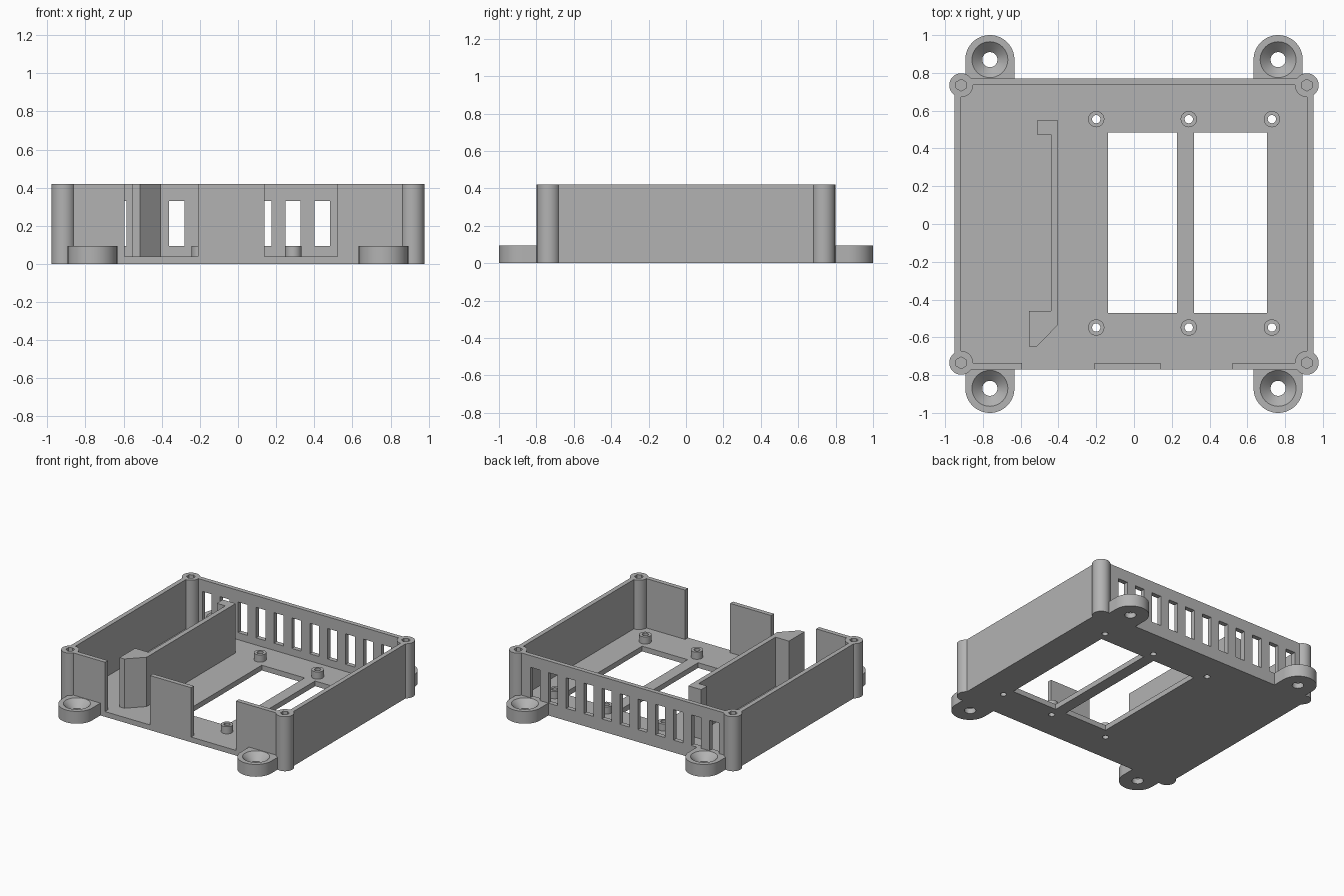
import bpy, bmesh, math
from mathutils import Matrix

cube = bpy.data.objects.get("Cube")
if cube:
    bpy.data.objects.remove(cube, do_unlink=True)

grey = bpy.data.materials.new("plain grey")
grey.use_nodes = True
COLOUR = (0.45, 0.45, 0.45, 1)
grey.diffuse_color = COLOUR
grey.node_tree.nodes["Principled BSDF"].inputs["Base Color"].default_value = COLOUR


def prism(bm, pts, z0, z1):
    """Extrude a flat outline from z0 to z1."""
    face = bm.faces.new([bm.verts.new((x, y, z0)) for x, y in pts])
    top = bmesh.ops.extrude_face_region(bm, geom=[face])["geom"]
    bmesh.ops.translate(bm, vec=(0, 0, z1 - z0),
                        verts=[v for v in top if isinstance(v, bmesh.types.BMVert)])


def box(bm, x0, x1, y0, y1, z0, z1):
    prism(bm, [(x0, y0), (x1, y0), (x1, y1), (x0, y1)], z0, z1)


def cylinder(bm, x, y, r, z0, z1, sides=48, r_top=None):
    bmesh.ops.create_cone(bm, cap_ends=True, segments=sides, radius1=r,
                          radius2=r if r_top is None else r_top, depth=z1 - z0,
                          matrix=Matrix.Translation((x, y, (z0 + z1) / 2)))


def make(name, shape):
    bm = bmesh.new()
    shape(bm)
    bmesh.ops.recalc_face_normals(bm, faces=bm.faces)
    mesh = bpy.data.meshes.new(name)
    bm.to_mesh(mesh)
    bm.free()
    mesh.materials.append(grey)
    obj = bpy.data.objects.new(name, mesh)
    bpy.context.scene.collection.objects.link(obj)
    return obj


def combine(obj, shape, operation="DIFFERENCE"):
    """Boolean a temporary helper shape into obj."""
    helper = make("helper", shape)
    helper.hide_render = True
    mod = obj.modifiers.new("bool", "BOOLEAN")
    mod.operation, mod.object, mod.solver = operation, helper, "EXACT"
    result = bpy.data.meshes.new_from_object(
        obj.evaluated_get(bpy.context.evaluated_depsgraph_get()))
    obj.modifiers.clear()
    obj.data = result
    bpy.data.objects.remove(helper, do_unlink=True)


def finish(obj):
    obj.data.materials.clear()
    obj.data.materials.append(grey)
    bpy.ops.object.select_all(action="DESELECT")
    obj.select_set(True)
    bpy.context.view_layer.objects.active = obj
    bpy.ops.object.shade_smooth_by_angle(angle=math.radians(30))


W, D, H = 0.95, 0.77, 0.42      # half width, half depth, height
WALL, FLOOR, LUG = 0.035, 0.04, 0.095
corners = [(sx, sy) for sx in (-1, 1) for sy in (-1, 1)]
posts = [(sx * (W - WALL), sy * (D - WALL)) for sx, sy in corners]
standoff_spots = [(x, y) for x in (-0.2, 0.29, 0.73) for y in (-0.548, 0.555)]
lug_spots = [(sx * 0.763, sy * 0.87) for sx, sy in corners]


# Case shell: open tray, corner posts, then all openings
def cavity(bm):
    box(bm, WALL - W, W - WALL, WALL - D, D - WALL, FLOOR, H + 0.1)


def corner_posts(bm):
    for x, y in posts:
        cylinder(bm, x, y, 0.063, 0, H)


def screw_holes(bm):
    for x, y in posts:
        cylinder(bm, x, y, 0.031, 0.12, H + 0.1, sides=6)


def standoff_holes(bm):
    for x, y in standoff_spots:
        cylinder(bm, x, y, 0.022, -0.1, 0.2, sides=24)


def wall_and_floor_openings(bm):
    # floor windows
    for x0, x1 in ((-0.137, 0.228), (0.317, 0.704)):
        box(bm, x0, x1, -0.472, 0.485, -0.1, 0.1)
    # front gaps
    for x0, x1 in ((-0.594, -0.21), (0.139, 0.522)):
        box(bm, x0, x1, -D - 0.1, -D + 0.1, FLOOR, H + 0.1)
    # back vents
    for i in range(11):
        x = -0.016 + (i - 5) * 0.1525
        box(bm, x - 0.04, x + 0.04, D - 0.1, D + 0.1, LUG, 0.33)


shell = make("case_shell", lambda bm: box(bm, -W, W, -D, D, 0, H))
combine(shell, cavity)
combine(shell, corner_posts, "UNION")
combine(shell, screw_holes)
combine(shell, wall_and_floor_openings)
combine(shell, standoff_holes)
finish(shell)


# Mounting lugs: rounded tabs with countersunk holes
def lug_tabs(bm):
    r = 0.13
    for x, y in lug_spots:
        s = math.copysign(1, y)
        arc = [(x + r * math.cos(a), y + s * r * math.sin(a))
               for a in (math.pi * i / 32 for i in range(33))]
        prism(bm, arc + [(x - r, s * D), (x + r, s * D)], 0, LUG)


def lug_bores(bm):
    for x, y in lug_spots:
        cylinder(bm, x, y, 0.04, -0.1, 0.2)


def lug_countersinks(bm):
    for x, y in lug_spots:
        cylinder(bm, x, y, 0.04, FLOOR, LUG + 0.01, r_top=0.105)


lugs = make("mounting_lugs", lug_tabs)
combine(lugs, lug_bores)
combine(lugs, lug_countersinks)
finish(lugs)


# Standoffs on the floor
def standoff_posts(bm):
    for x, y in standoff_spots:
        cylinder(bm, x, y, 0.043, FLOOR, LUG, sides=32)


standoffs = make("standoffs", standoff_posts)
combine(standoffs, standoff_holes)
finish(standoffs)

# Inner divider with a hook at the back and a chamfered block at the front
outline = [(-0.403, 0.548), (-0.513, 0.548), (-0.513, 0.475), (-0.44, 0.475),
           (-0.44, -0.46), (-0.555, -0.46), (-0.555, -0.648), (-0.515, -0.648),
           (-0.403, -0.535)]
finish(make("divider", lambda bm: prism(bm, outline, FLOOR, H)))
